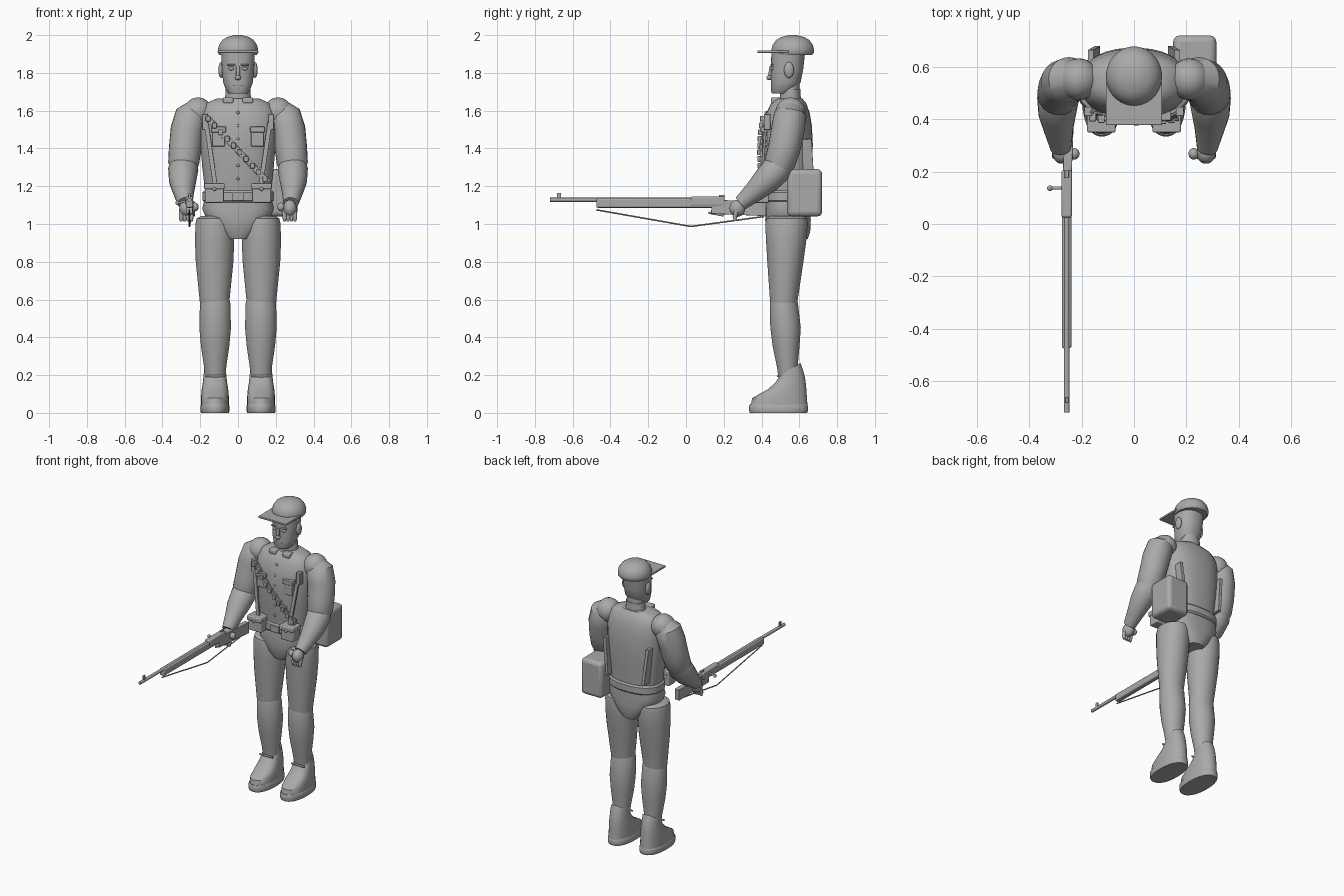
import bpy
import bmesh
from math import cos, sin, pi, radians
from mathutils import Vector, Matrix

if "Cube" in bpy.data.objects:
    bpy.data.objects.remove(bpy.data.objects["Cube"])

grey = bpy.data.materials.new("plain grey")
grey.use_nodes = True
grey.diffuse_color = (.4, .4, .4, 1)
grey.node_tree.nodes["Principled BSDF"].inputs["Base Color"].default_value = (.4, .4, .4, 1)


def finish(name, bm, bevel=0, smooth=True):
    bmesh.ops.recalc_face_normals(bm, faces=bm.faces)
    mesh = bpy.data.meshes.new(name)
    bm.to_mesh(mesh)
    bm.free()
    mesh.materials.append(grey)
    obj = bpy.data.objects.new(name, mesh)
    bpy.context.collection.objects.link(obj)
    if bevel:
        mod = obj.modifiers.new("rounded edges", "BEVEL")
        mod.width, mod.segments = bevel, 3
    if smooth:
        bpy.ops.object.select_all(action="DESELECT")
        obj.select_set(True)
        bpy.context.view_layer.objects.active = obj
        bpy.ops.object.shade_smooth_by_angle(angle=radians(40))
    return obj


def skin(name, rings):
    """Closed surface through rings of points."""
    bm = bmesh.new()
    loops = [[bm.verts.new(p) for p in ring] for ring in rings]
    count = len(loops[0])
    for low, high in zip(loops, loops[1:]):
        for i in range(count):
            j = (i + 1) % count
            bm.faces.new((low[i], low[j], high[j], high[i]))
    bm.faces.new(loops[0])
    bm.faces.new(loops[-1])
    return finish(name, bm)


def rounded(angle, power):
    c, s = cos(angle), sin(angle)
    return (abs(c) ** (2 / power) * (1 if c > 0 else -1),
            abs(s) ** (2 / power) * (1 if s > 0 else -1))


def loft(name, sections, x=0, power=2, sides=32):
    """Level sections: height, centre y, half width, half depth, rise towards the back."""
    rings = []
    for z, cy, rx, ry, *rise in sections:
        slope = rise[0] if rise else 0
        ring = [rounded(2 * pi * (i + .5) / sides, power) for i in range(sides)]
        rings.append([(x + u * rx, cy + v * ry, z + slope * v * ry) for u, v in ring])
    return skin(name, rings)


def basis(direction):
    d = direction.normalized()
    ref = Vector((1, 0, 0)) if abs(d.y) > .9 else Vector((0, 1, 0))
    v = (ref - d * ref.dot(d)).normalized()
    return v.cross(d), v, d


def tube(name, path, sides=24):
    """Round limb through (x, y, z, radius) stations."""
    points = [Vector(p[:3]) for p in path]
    rings = []
    for i, p in enumerate(points):
        u, v, _ = basis(points[min(i + 1, len(points) - 1)] - points[max(i - 1, 0)])
        angles = [2 * pi * k / sides for k in range(sides)]
        rings.append([p + path[i][3] * (u * cos(a) + v * sin(a)) for a in angles])
    return skin(name, rings)


def rod(name, a, b, radius):
    return tube(name, [(*a, radius), (*b, radius)], 12)


def box(name, centre, size, bevel=.004):
    bm = bmesh.new()
    bmesh.ops.create_cube(bm, size=1, matrix=Matrix.Translation(centre) @ Matrix.Diagonal((*size, 1)))
    return finish(name, bm, bevel)


def strip(name, a, b, width, depth):
    """Flat bar from a to b."""
    a, b = Vector(a), Vector(b)
    u, v, d = basis(b - a)
    turn = Matrix((u, v, d)).transposed().to_4x4()
    bm = bmesh.new()
    bmesh.ops.create_cube(bm, size=1, matrix=Matrix.Translation((a + b) / 2) @ turn
                          @ Matrix.Diagonal((width, depth, (b - a).length, 1)))
    return finish(name, bm, .002)


def ball(name, centre, radii):
    bm = bmesh.new()
    bmesh.ops.create_uvsphere(bm, u_segments=24, v_segments=14, radius=1,
                              matrix=Matrix.Translation(centre) @ Matrix.Diagonal((*radii, 1)))
    return finish(name, bm)


# Jacket, belt and trousers seat
loft("jacket", [(1.13, .542, .172, .118), (1.2, .54, .178, .122), (1.3, .538, .19, .13),
                (1.42, .537, .2, .135), (1.52, .537, .203, .13), (1.59, .54, .198, .115),
                (1.64, .543, .17, .093), (1.665, .545, .11, .07)], power=2.4)
loft("belt", [(1.115, .542, .178, .122), (1.125, .542, .188, .131),
              (1.168, .542, .188, .131), (1.178, .542, .178, .122)], power=2.4)
loft("trouser_seat", [(1.14, .542, .176, .118), (1.08, .54, .19, .12), (1.02, .54, .165, .121),
                      (.96, .543, .11, .115), (.92, .545, .065, .1)], power=2.6)
box("belt_buckle", (0, .409, 1.145), (.065, .014, .045))

# Neck, head and cap
loft("neck", [(1.63, .55, .065, .055), (1.76, .55, .058, .05)])
loft("collar", [(1.64, .555, .07, .055), (1.715, .557, .066, .048)])
loft("head", [(1.69, .505, .048, .05), (1.705, .51, .062, .06), (1.75, .528, .079, .079),
              (1.82, .535, .086, .086), (1.92, .542, .09, .09)], power=2.3)
loft("cap", [(1.895, .562, .1, .106), (1.905, .565, .106, .112), (1.925, .565, .107, .113),
             (1.95, .565, .1, .106), (1.975, .565, .082, .087), (1.99, .565, .058, .06),
             (2, .565, .02, .02)])
box("cap_brim", (0, .46, 1.912), (.215, .165, .014))
strip("nose_bridge", (0, .453, 1.835), (0, .443, 1.775), .02, .02)
ball("nose_tip", (0, .442, 1.775), (.016, .016, .014))
box("mouth", (0, .455, 1.735), (.045, .012, .008), .002)

# Paired parts
for side, s in (("right", -1), ("left", 1)):
    ball(side + "_ear", (s * .09, .545, 1.815), (.014, .026, .042))
    ball(side + "_eye", (s * .035, .457, 1.822), (.017, .01, .009))
    box(side + "_eyebrow", (s * .037, .455, 1.842), (.042, .016, .009), .003)
    box(side + "_collar_tab", (s * .052, .475, 1.655), (.055, .05, .032), .008)

    # Arm and hand
    ball(side + "_shoulder", (s * .212, .553, 1.59), (.078, .08, .08))
    tube(side + "_upper_arm", [(s * .225, .555, 1.62, .05), (s * .245, .552, 1.58, .086),
                               (s * .268, .54, 1.5, .089), (s * .28, .52, 1.4, .086),
                               (s * .288, .495, 1.32, .082), (s * .29, .48, 1.27, .06)])
    tube(side + "_forearm", [(s * .288, .52, 1.33, .06), (s * .29, .48, 1.29, .08),
                             (s * .293, .42, 1.225, .072), (s * .288, .36, 1.17, .056),
                             (s * .28, .29, 1.11, .04)])
    ball(side + "_palm", (s * .275, .272, 1.083), (.036, .042, .045))
    for i in range(4):
        x = s * (.247 + i * .018)
        tube(side + "_finger", [(x, .27, 1.08, .012), (x, .258, 1.035, .012), (x, .26, 1.015, .007)], 10)
    ball(side + "_thumb", (s * .228, .268, 1.09), (.02, .022, .023))

    # Leg
    loft(side + "_thigh", [(1.042, .535, .07, .088), (1.03, .533, .095, .108), (1, .532, .102, .113),
                           (.9, .53, .104, .106), (.8, .526, .1, .096), (.7, .522, .09, .085),
                           (.6, .518, .08, .074), (.55, .518, .074, .07)], x=s * .124)
    loft(side + "_shin", [(.6, .518, .076, .07), (.58, .518, .081, .075), (.45, .527, .084, .081),
                          (.35, .53, .075, .071), (.25, .536, .06, .056),
                          (.17, .542, .053, .05)], x=s * .121)
    # Shoe
    loft(side + "_sole", [(0, .49, .074, .152), (.01, .49, .077, .156), (.038, .49, .077, .156),
                          (.046, .49, .072, .151)], x=s * .122, power=2.3)
    loft(side + "_shoe", [(.04, .493, .074, .151), (.085, .495, .074, .145, .05),
                          (.125, .512, .07, .124, .2), (.16, .532, .064, .097, .35),
                          (.2, .547, .06, .07, .5), (.23, .55, .057, .056, .62)],
         x=s * .122, power=2.2)
    rod(side + "_lace", (s * .122 - .05, .487, .195), (s * .122 + .05, .487, .195), .006)

    # Harness, belt pouches and chest pocket
    strip(side + "_front_strap", (s * .12, .397, 1.2), (s * .172, .425, 1.56), .024, .014)
    box(side + "_strap_end", (s * .175, .43, 1.54), (.03, .035, .085))
    strip(side + "_back_strap", (s * .14, .65, 1.2), (s * .165, .635, 1.45), .022, .06)
    box(side + "_belt_pouch", (s * .125, .4, 1.155), (.1, .075, .085), .006)
    box(side + "_pouch_flap", (s * .125, .395, 1.2), (.108, .09, .032), .006)
    ball(side + "_pouch_stud", (s * .125, .352, 1.185), (.01, .008, .01))
    box(side + "_chest_pocket", (s * .103, .423, 1.46), (.068, .04, .098))
    box(side + "_pocket_flap", (s * .103, .418, 1.5), (.078, .045, .03))

# Jacket buttons
for i in range(6):
    ball("jacket_button", (0, .408 + .004 * max(0, i - 3) ** 2, 1.24 + i * .07), (.008, .008, .008))

# Cartridge belt across the chest
start, end = Vector((-.175, .43, 1.575)), Vector((.16, .4, 1.22))
middle = Vector((-.02, .396, 1.41))
strip("cartridge_belt_upper", start, middle, .03, .012)
strip("cartridge_belt_lower", middle, end, .03, .012)
for i in range(10):
    t = (i + .5) / 10
    spot = start.lerp(end, t)
    box("cartridge_holder", (spot.x, .396 + .06 * (t - .55) ** 2, spot.z), (.026, .038, .03))

# Side bag
box("side_bag", (.232, .628, 1.165), (.165, .185, .25), .025)

# Rifle
gun = -.257
rod("rifle_barrel", (gun, -.72, 1.128), (gun, .06, 1.128), .011)
box("rifle_front_sight", (gun, -.672, 1.147), (.012, .022, .036), .003)
box("rifle_fore_stock", (gun, -.145, 1.11), (.036, .66, .048), .008)
box("rifle_receiver", (gun, .115, 1.12), (.04, .18, .05), .008)
box("rifle_rear_sight", (gun, .19, 1.145), (.016, .03, .018), .003)
strip("rifle_butt", (gun, .135, 1.092), (gun + .012, .45, 1.078), .075, .034)
rod("rifle_bolt", (gun, .137, 1.125), (gun - .06, .137, 1.112), .006)
ball("rifle_bolt_knob", (gun - .064, .137, 1.112), (.011, .011, .011))
rod("rifle_trigger_guard", (gun, .12, 1.06), (gun, .2, 1.045), .006)

# Sling
low = (gun, .026, .987)
rod("rifle_sling_front", (gun, -.475, 1.075), low, .004)
rod("rifle_sling_back", low, (gun + .01, .415, 1.04), .004)
